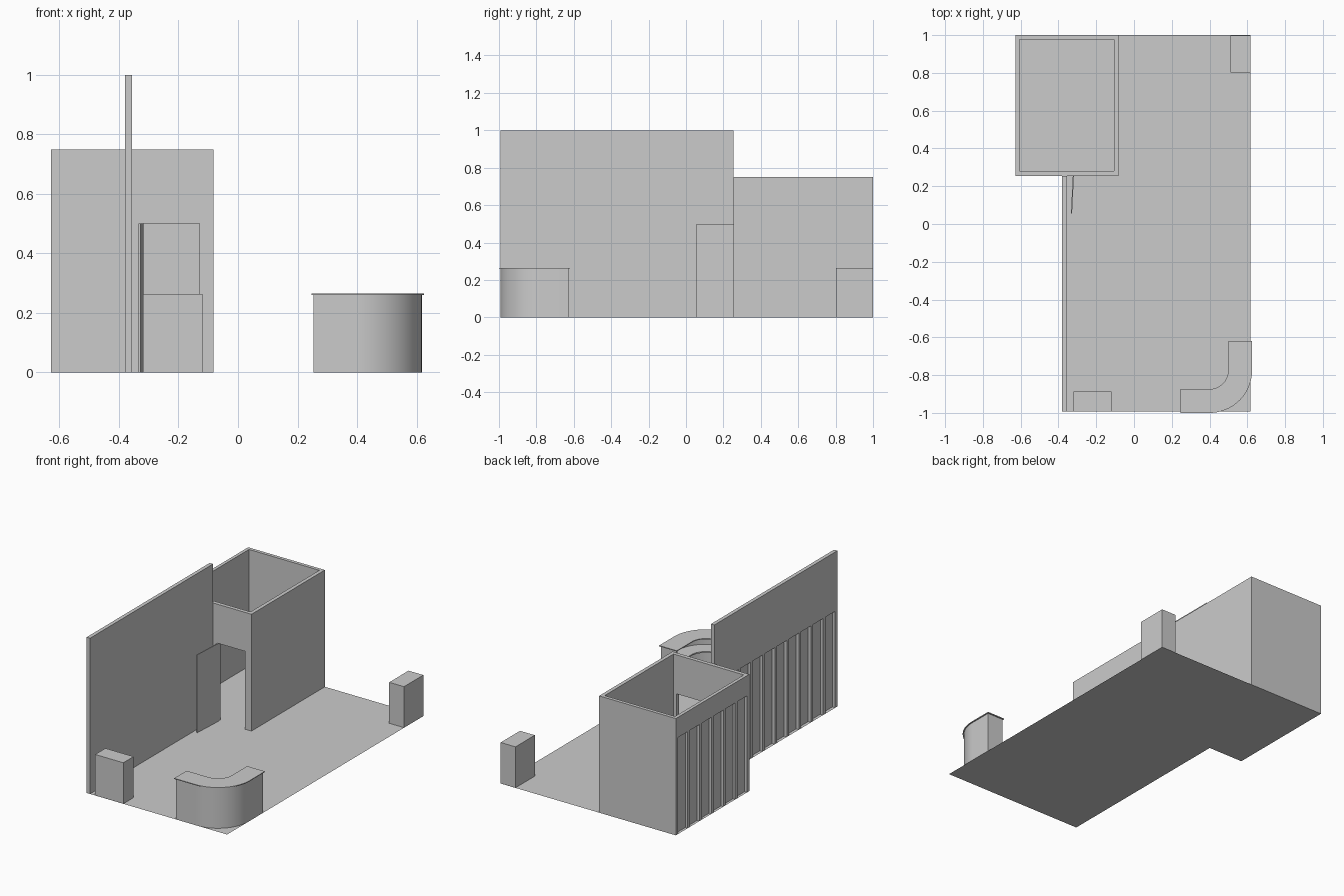
import bpy, bmesh, math

if "Cube" in bpy.data.objects:
    bpy.data.objects.remove(bpy.data.objects["Cube"])


def prism(name, outline, z0, z1, smooth=False):
    """Extrude a counter-clockwise outline from z0 to z1 (flat sheet if equal)."""
    bm = bmesh.new()
    face = bm.faces.new([bm.verts.new((x, y, z0)) for x, y in outline])
    if z1 > z0:
        ext = bmesh.ops.extrude_face_region(bm, geom=[face])["geom"]
        verts = [v for v in ext if isinstance(v, bmesh.types.BMVert)]
        bmesh.ops.translate(bm, verts=verts, vec=(0, 0, z1 - z0))
        bmesh.ops.recalc_face_normals(bm, faces=bm.faces)
    mesh = bpy.data.meshes.new(name)
    bm.to_mesh(mesh)
    bm.free()
    ob = bpy.data.objects.new(name, mesh)
    bpy.context.collection.objects.link(ob)
    if smooth:
        bpy.ops.object.select_all(action='DESELECT')
        ob.select_set(True)
        bpy.context.view_layer.objects.active = ob
        bpy.ops.object.shade_smooth_by_angle(angle=math.radians(30))
    return ob


def box(name, x0, x1, y0, y1, z0, z1):
    return prism(name, [(x0, y0), (x1, y0), (x1, y1), (x0, y1)], z0, z1)


def window_wall(name, x0, x1, y0, y1, height, bays):
    """Wall whose lower outer side has tall recessed bays between thin posts."""
    head, post = 0.62, 0.022
    box(name + "_header", x0, x1, y0, y1, head, height)
    box(name + "_panel", x1 - 0.004, x1, y0, y1, 0, head)
    step = (y1 - y0 - post) / bays
    for i in range(bays + 1):
        y = y0 + i * step
        box(f"{name}_post_{i}", x0, x1 - 0.004, y, y + post, 0, head)


def bend(name, r_in, r_out, x_start, y_end, z0, z1, n=24):
    """Quarter-turn band with a straight run at each end."""
    cx, cy = 0.40, -0.775

    def side(r):
        arc = [(cx + r * math.sin(a), cy - r * math.cos(a))
               for a in (math.pi / 2 * i / n for i in range(n + 1))]
        return [(x_start, cy - r)] + arc + [(cx + r, y_end)]
    return prism(name, side(r_out) + side(r_in)[::-1], z0, z1, smooth=True)


# L-shaped floor sheet
prism("floor", [(-0.38, -0.993), (0.618, -0.993), (0.618, 1), (-0.628, 1),
                (-0.628, 0.255), (-0.38, 0.255)], 0, 0)

# tall side wall
window_wall("side_wall", -0.38, -0.356, -0.993, 0.255, 1.0, 10)

# open-topped back room with a doorway at the front
window_wall("room_left_wall", -0.628, -0.607, 0.255, 1, 0.75, 6)
box("room_right_wall", -0.107, -0.083, 0.255, 1, 0, 0.75)
box("room_back_wall", -0.607, -0.107, 0.978, 1, 0, 0.75)
box("room_front_wall_left", -0.607, -0.32, 0.255, 0.28, 0, 0.75)
box("room_front_wall_right", -0.13, -0.107, 0.255, 0.28, 0, 0.75)
box("room_door_lintel", -0.32, -0.13, 0.255, 0.28, 0.5, 0.75)

# door leaf standing open
prism("door", [(-0.334, 0.055), (-0.328, 0.055), (-0.318, 0.255),
               (-0.324, 0.255)], 0, 0.5)

# two low cabinets
box("front_cabinet", -0.32, -0.12, -0.992, -0.888, 0, 0.263)
box("back_cabinet", 0.512, 0.617, 0.803, 0.999, 0, 0.263)

# curved counter: front panel, shelf, end panels and thin overhanging top
bend("counter_front", 0.206, 0.218, 0.254, -0.628, 0, 0.26)
bend("counter_shelf", 0.106, 0.206, 0.254, -0.628, 0.17, 0.178)
box("counter_left_end", 0.254, 0.264, -0.981, -0.881, 0, 0.26)
box("counter_back_end", 0.506, 0.606, -0.638, -0.628, 0, 0.26)
bend("counter_top", 0.099, 0.225, 0.247, -0.62, 0.26, 0.265)
